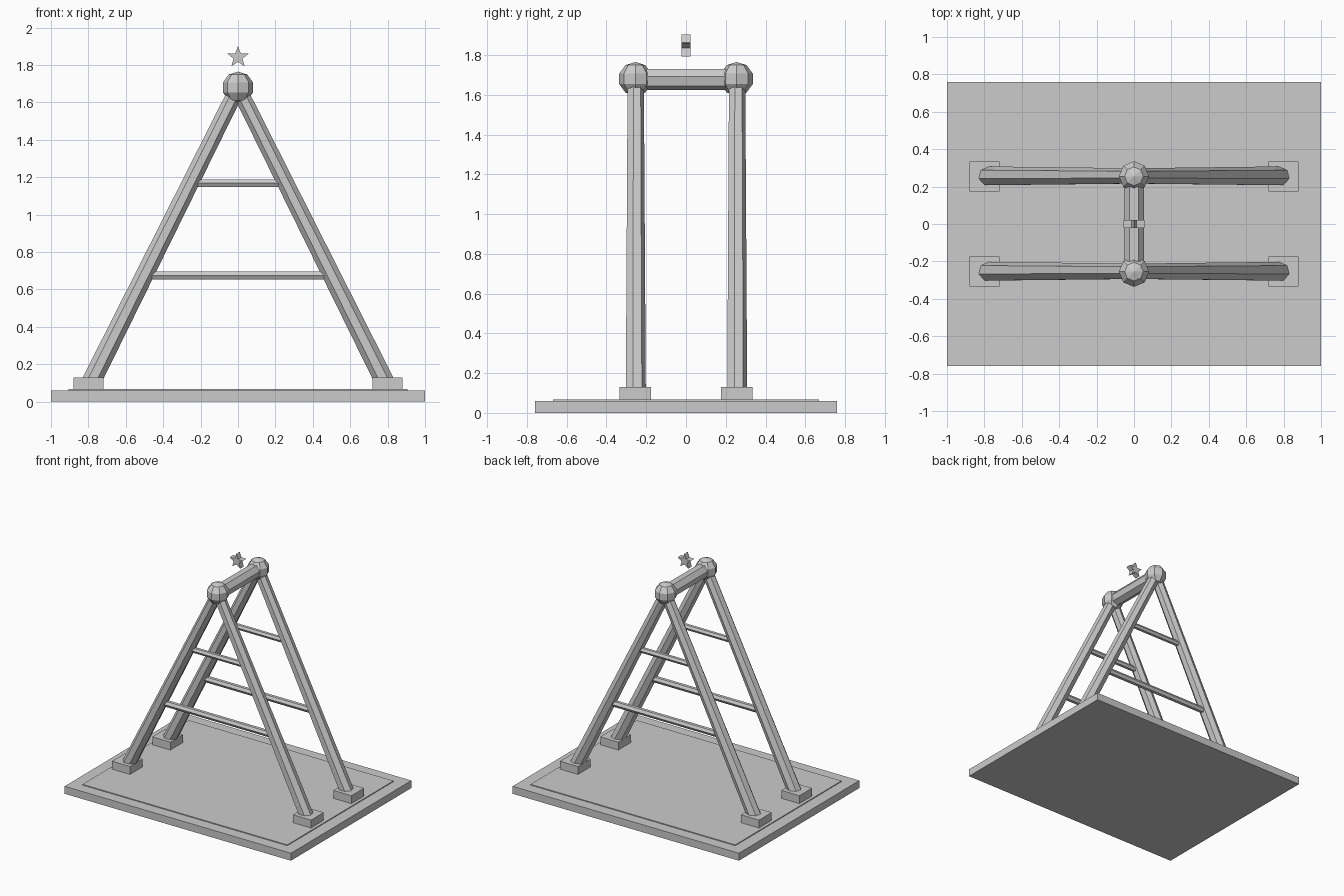
import bpy, bmesh, math
from mathutils import Matrix, Vector

if "Cube" in bpy.data.objects:
    bpy.data.objects.remove(bpy.data.objects["Cube"], do_unlink=True)

# One plain grey for the whole frame
grey = bpy.data.materials.new("plain_grey")
grey.use_nodes = True
COLOUR = (0.6, 0.6, 0.6, 1)
grey.diffuse_color = COLOUR
grey.node_tree.nodes["Principled BSDF"].inputs["Base Color"].default_value = COLOUR


def finish(name, bm):
    bmesh.ops.recalc_face_normals(bm, faces=bm.faces)
    mesh = bpy.data.meshes.new(name)
    bm.to_mesh(mesh)
    bm.free()
    mesh.materials.append(grey)
    obj = bpy.data.objects.new(name, mesh)
    bpy.context.collection.objects.link(obj)
    return obj


def box(name, centre, size):
    bm = bmesh.new()
    bmesh.ops.create_cube(bm, size=1, matrix=Matrix.Translation(centre) @ Matrix.Diagonal((*size, 1)))
    return finish(name, bm)


def bar(name, start, end, r1, r2, sides, rotation):
    """Faceted bar from start to end; rotation turns local z along the bar."""
    start, end = Vector(start), Vector(end)
    bm = bmesh.new()
    bmesh.ops.create_cone(bm, cap_ends=True, segments=sides, radius1=r1, radius2=r2,
                          depth=(end - start).length,
                          matrix=Matrix.Translation((start + end) / 2) @ rotation)
    return finish(name, bm)


def ball(name, centre, radius):
    bm = bmesh.new()
    bmesh.ops.create_uvsphere(bm, u_segments=8, v_segments=5, radius=radius,
                              matrix=Matrix.Translation(centre))
    return finish(name, bm)


def star(name, centre, outer, inner, depth):
    bm = bmesh.new()
    verts = []
    for i in range(10):
        r = inner if i % 2 else outer
        a = i * math.pi / 5
        verts.append(bm.verts.new(Vector(centre) + Vector((r * math.sin(a), -depth / 2, r * math.cos(a)))))
    face = bm.faces.new(verts)
    new = bmesh.ops.extrude_face_region(bm, geom=[face])["geom"]
    bmesh.ops.translate(bm, vec=(0, depth, 0), verts=[g for g in new if isinstance(g, bmesh.types.BMVert)])
    return finish(name, bm)


FRAME_Y, FOOT_X, FOOT_Z, APEX_Z = 0.255, 0.8, 0.075, 1.68

# Ground slab with a thin raised panel
box("base_slab", (0, 0, 0.03), (2, 1.52, 0.06))
box("base_panel", (0, 0, 0.0635), (1.81, 1.34, 0.007))

# Two A-frames, front and back
for end, sy in (("front", -1), ("back", 1)):
    y = sy * FRAME_Y
    for side, sx in (("left", 1), ("right", -1)):
        box(f"{end}_{side}_foot", (sx * FOOT_X, y, 0.095), (0.16, 0.16, 0.07))
        lean = math.atan2(-sx * FOOT_X, APEX_Z - FOOT_Z)
        bar(f"{end}_{side}_leg", (sx * FOOT_X, y, FOOT_Z), (0, y, APEX_Z),
            0.053, 0.043, 7, Matrix.Rotation(lean, 4, 'Y'))
    for level, z, r in (("lower", 0.675, 0.025), ("upper", 1.168, 0.022)):
        half = FOOT_X * (APEX_Z - z) / (APEX_Z - FOOT_Z)
        bar(f"{end}_{level}_rung", (-half, y, z), (half, y, z), r, r, 6,
            Matrix.Rotation(math.pi / 2, 4, 'Y'))
    ball(f"{end}_joint_ball", (0, y, APEX_Z), 0.085)

# Ridge beam between the joints, and the floating star
bar("ridge_beam", (0, -FRAME_Y, APEX_Z), (0, FRAME_Y, APEX_Z), 0.056, 0.056, 7,
    Matrix.Rotation(-math.pi / 2, 4, 'X'))
star("top_star", (0, 0, 1.842), 0.06, 0.025, 0.044)
